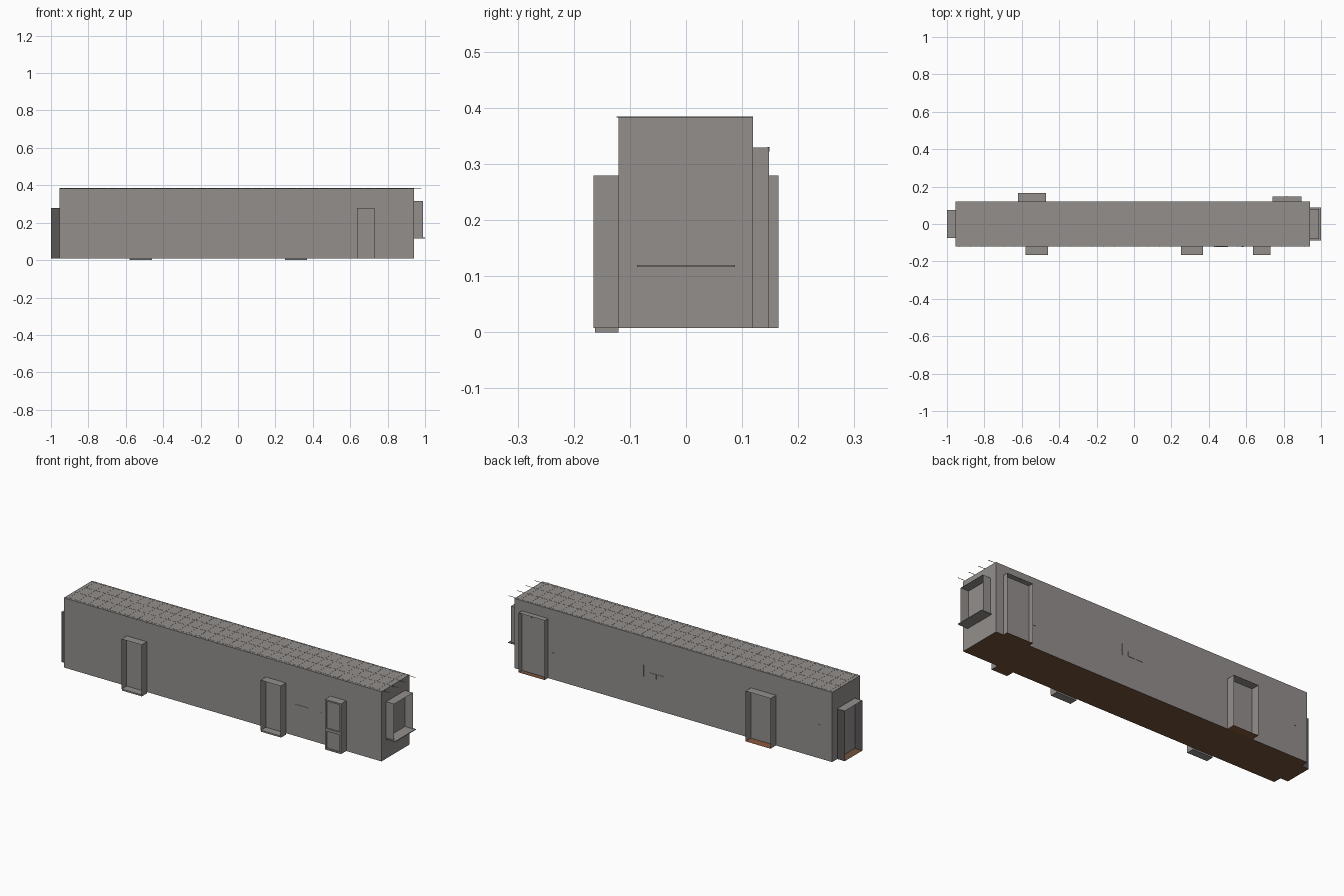
import bpy, bmesh
from mathutils import Vector

if "Cube" in bpy.data.objects:
    bpy.data.objects.remove(bpy.data.objects["Cube"])


def material(name, rgb):
    m = bpy.data.materials.new(name)
    m.diffuse_color = (*rgb, 1)
    m.use_nodes = True
    m.node_tree.nodes["Principled BSDF"].inputs["Base Color"].default_value = m.diffuse_color
    return m


WALL = material("warm grey wall", (0.29, 0.275, 0.265))
FLOOR = material("dark brown floor", (0.17, 0.085, 0.045))
WOOD = material("orange brown threshold", (0.25, 0.10, 0.045))
DARK = material("dark grey jamb", (0.10, 0.095, 0.093))


def box(name, x, y, z, mat=WALL, skip=(), special=None):
    """Box from ranges; skip removes faces by direction, special recolours them."""
    bm = bmesh.new()
    bmesh.ops.create_cube(bm, size=1)
    for v in bm.verts:
        v.co = Vector([r[0] + (c + 0.5) * (r[1] - r[0]) for c, r in zip(v.co, (x, y, z))])
    bm.normal_update()
    dirs = {"-x": (-1, 0, 0), "+x": (1, 0, 0), "-y": (0, -1, 0),
            "+y": (0, 1, 0), "-z": (0, 0, -1), "+z": (0, 0, 1)}
    mats, drop = [mat], []
    for f in bm.faces:
        d = next(k for k, n in dirs.items() if f.normal.dot(Vector(n)) > 0.9)
        if special and d in special:
            if special[d] not in mats:
                mats.append(special[d])
            f.material_index = mats.index(special[d])
        if d in skip:
            drop.append(f)
    bmesh.ops.delete(bm, geom=drop, context="FACES")
    me = bpy.data.meshes.new(name)
    bm.to_mesh(me)
    bm.free()
    for m in mats:
        me.materials.append(m)
    ob = bpy.data.objects.new(name, me)
    bpy.context.collection.objects.link(ob)
    return ob


X0, X1, Y0, Y1, Z0, Z1 = -0.955, 0.94, -0.12, 0.119, 0.008, 0.384

# Corridor shell with brown floor
box("corridor_shell", (X0, X1), (Y0, Y1), (Z0, Z1), special={"-z": FLOOR})

# Front door recesses, open outward, with raised thresholds
for i, (a, b) in enumerate([(-0.58, -0.46), (0.25, 0.37)]):
    box(f"front_recess_{i}", (a, b), (-0.165, Y0), (Z0, 0.279), skip=("-y", "+y", "-z"))
    box(f"front_threshold_{i}", (a, b), (-0.162, Y0), (0, Z0))

# Back door recesses
box("back_recess", (-0.62, -0.47), (Y1, 0.165), (Z0, 0.279),
    skip=("-y", "+y"), special={"-z": WOOD})
box("back_double_door_recess", (0.74, 0.895), (Y1, 0.148), (Z0, 0.329),
    skip=("-y", "+y"), special={"-z": FLOOR})
box("double_door_handle", (0.815, 0.82), (0.145, 0.149), (0.322, 0.33))

# Left end doorway with dark jambs
box("left_end_recess", (-1.0, X0), (-0.075, 0.075), (Z0, 0.279),
    skip=("-x", "+x"), special={"-y": DARK, "+y": DARK, "-z": FLOOR})

# Right end window recess and sill
box("window_recess", (X1, 0.988), (-0.08, 0.08), (0.12, 0.315), skip=("-x", "+x"))
box("window_sill", (X1, 1.0), (-0.087, 0.087), (0.116, 0.12))

# Framed cabinet on the front: hollow body and rails
ca, cb = 0.635, 0.73
box("cabinet_body", (ca, cb), (-0.158, Y0), (Z0, 0.279), skip=("+y",), special={"-z": FLOOR})
for i, x in enumerate([(ca, ca + 0.008), (cb - 0.008, cb)]):
    box(f"cabinet_stile_{i}", x, (-0.165, -0.158), (Z0, 0.279))
for i, z in enumerate([(Z0, 0.016), (0.109, 0.124), (0.271, 0.279)]):
    box(f"cabinet_rail_{i}", (ca + 0.008, cb - 0.008), (-0.165, -0.158), z)

# Ceiling grid of thin bars
for i in range(4):
    y = -0.107 + i * 0.0723
    box(f"ceiling_long_bar_{i}", (X0, 0.98), (y - 0.001, y + 0.001), (Z1 - 0.001, Z1 + 0.0006))
n = 32
for i in range(n):
    x = X0 + 0.02 + i * 0.0595
    box(f"ceiling_cross_bar_{i}", (x - 0.001, x + 0.001), (Y0 - 0.004, Y1), (Z1 - 0.001, Z1 + 0.0006))

# Small wall plates: centre x, centre z, width, height
for i, (x, z, w, h) in enumerate([(0.115, 0.187, 0.042, 0.026), (0.065, 0.187, 0.042, 0.026),
                                  (0.17, 0.20, 0.004, 0.06), (0.71, 0.14, 0.02, 0.024),
                                  (-0.88, 0.185, 0.012, 0.012)]):
    box(f"back_wall_plate_{i}", (x - w / 2, x + w / 2), (Y1, Y1 + 0.002), (z - h / 2, z + h / 2))
for i, (x, z, w, h) in enumerate([(0.465, 0.175, 0.075, 0.01), (0.58, 0.165, 0.012, 0.02)]):
    box(f"front_wall_plate_{i}", (x - w / 2, x + w / 2), (Y0 - 0.002, Y0), (z - h / 2, z + h / 2))
